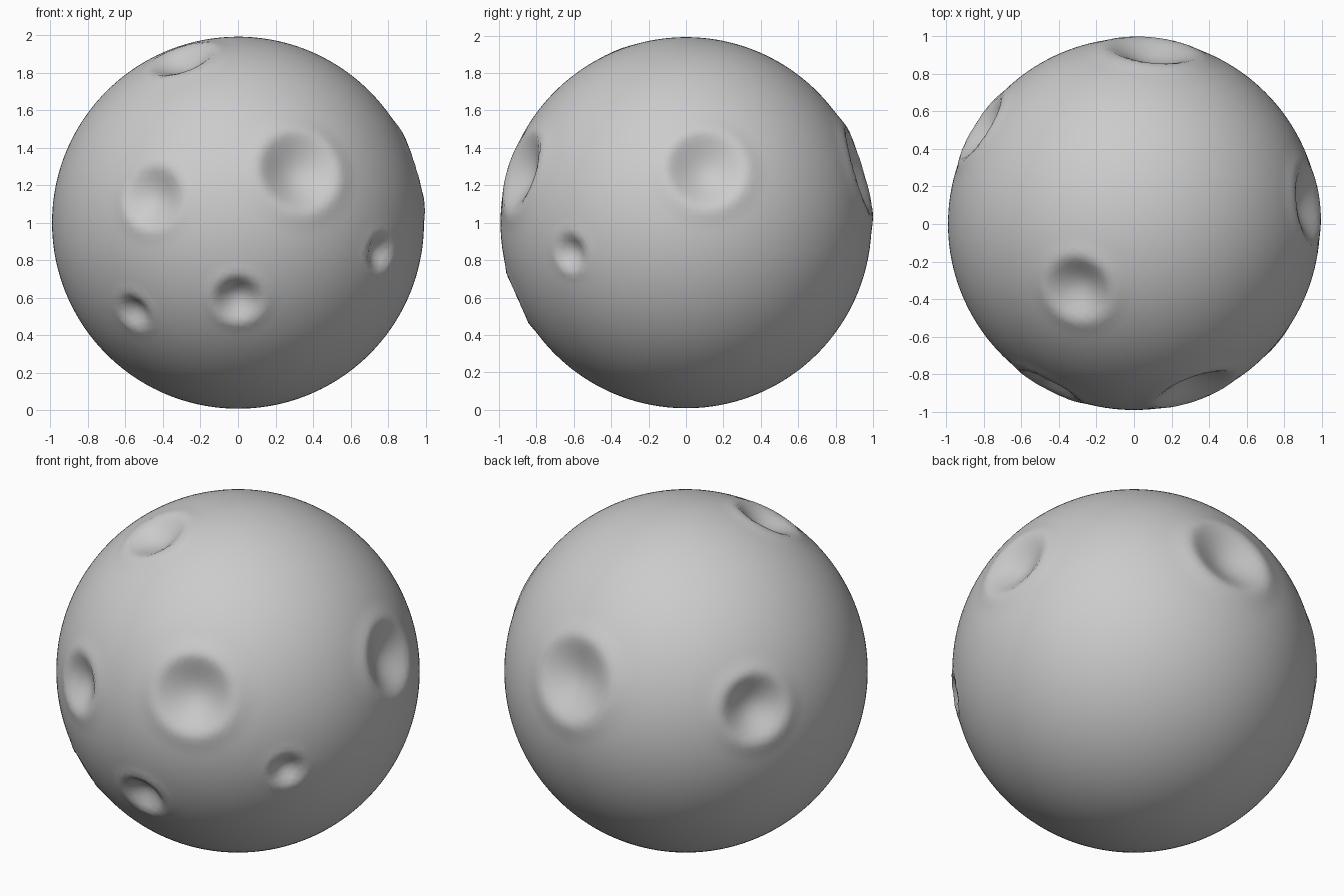
import bpy, bmesh, math
from mathutils import Vector

if "Cube" in bpy.data.objects:
    bpy.data.objects.remove(bpy.data.objects["Cube"])

RADIUS = 0.992
# Crater centre direction, bowl radius, depth
CRATERS = [
    ((0.33, -0.90, 0.28), 0.23, 0.09),     # front, large
    ((-0.46, -0.876, 0.14), 0.18, 0.07),   # front, left
    ((0.0, -0.907, -0.41), 0.14, 0.07),    # front, low
    ((-0.56, -0.675, -0.48), 0.11, 0.05),  # front, low left
    ((0.76, -0.62, -0.16), 0.11, 0.055),   # front right
    ((0.95, 0.11, 0.29), 0.22, 0.085),     # right
    ((-0.30, -0.35, 0.88), 0.19, 0.075),   # top
    ((0.10, 0.95, 0.28), 0.25, 0.09),      # back
    ((-0.83, 0.52, 0.19), 0.20, 0.085),    # back left
]


def crater_offset(t, depth):
    """Bowl inside the rim, low raised lip fading outside it."""
    lip = 0.1 * depth
    if t < 1:
        s = t * t
        return -depth * (1 - s) ** 1.5 + lip * s * s
    if t < 1.5:
        return lip * 0.5 * (1 + math.cos(math.pi * (t - 1) / 0.5))
    return 0.0


# Ball with craters pressed in
bm = bmesh.new()
bmesh.ops.create_icosphere(bm, subdivisions=6, radius=1)
craters = [(Vector(d).normalized(), r, h) for d, r, h in CRATERS]
for v in bm.verts:
    n = v.co.normalized()
    push = sum(crater_offset(n.angle(d) / r, h) for d, r, h in craters)
    v.co = n * (RADIUS + push) + Vector((0, 0, 1))
for f in bm.faces:
    f.smooth = True
mesh = bpy.data.meshes.new("cratered_ball")
bm.to_mesh(mesh)
bm.free()
ball = bpy.data.objects.new("cratered_ball", mesh)
bpy.context.collection.objects.link(ball)
